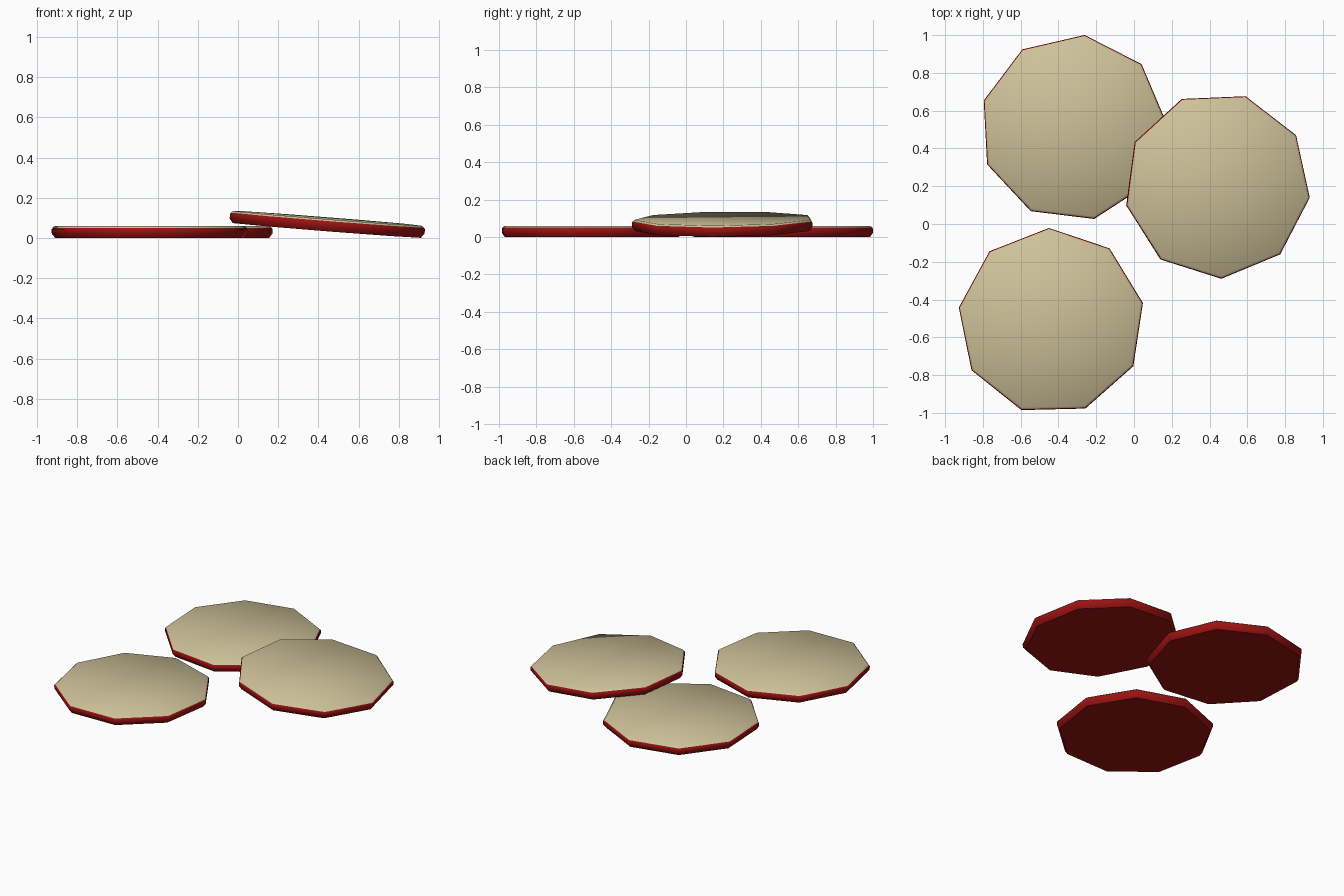
import bpy, bmesh, math
from mathutils import Matrix

if "Cube" in bpy.data.objects:
    bpy.data.objects.remove(bpy.data.objects["Cube"])


def material(name, rgb):
    m = bpy.data.materials.new(name)
    m.diffuse_color = (*rgb, 1)
    m.use_nodes = True
    m.node_tree.nodes["Principled BSDF"].inputs["Base Color"].default_value = m.diffuse_color
    return m


RED = material("red rim", (0.33, 0.006, 0.006))
CREAM = material("cream face", (0.62, 0.54, 0.32))

# radius and height of each ring, from the underside to the top face
PROFILE = [(0.477, 0.0), (0.494, 0.022), (0.495, 0.044), (0.490, 0.051), (0.480, 0.06)]
SIDES = 9


def disc(name, x, y, z, first_angle, tilt_x=0, tilt_y=0):
    bm = bmesh.new()
    rings = []
    for r, h in PROFILE:
        ring = []
        for i in range(SIDES):
            a = math.radians(first_angle) + i * math.tau / SIDES
            ring.append(bm.verts.new((r * math.cos(a), r * math.sin(a), h)))
        rings.append(ring)
    # rim bands
    for k in range(len(rings) - 1):
        lo, hi = rings[k], rings[k + 1]
        for i in range(SIDES):
            j = (i + 1) % SIDES
            f = bm.faces.new((lo[i], lo[j], hi[j], hi[i]))
            f.smooth = True
            f.material_index = 1 if k == len(rings) - 2 else 0
    # underside, flat with a crisp edge
    bottom = bm.faces.new(rings[0][::-1])
    for e in bottom.edges:
        e.smooth = False
    # softly shaded top face
    centre = bm.verts.new((0, 0, PROFILE[-1][1]))
    for i in range(SIDES):
        f = bm.faces.new((rings[-1][i], rings[-1][(i + 1) % SIDES], centre))
        f.smooth = True
        f.material_index = 1
    # tilt and place
    bm.transform(Matrix.Translation((x, y, z))
                 @ Matrix.Rotation(math.radians(tilt_x), 4, 'X')
                 @ Matrix.Rotation(math.radians(tilt_y), 4, 'Y'))
    me = bpy.data.meshes.new(name)
    bm.to_mesh(me)
    bm.free()
    me.materials.append(RED)
    me.materials.append(CREAM)
    ob = bpy.data.objects.new(name, me)
    bpy.context.collection.objects.link(ob)
    return ob


# two slices lying flat, and a third leaning on the back one
disc("back_slice", -0.322, 0.509, 0, 83)
disc("front_slice", -0.438, -0.516, 0, 91.4)
disc("leaning_slice", 0.438, 0.205, 0.039, 72.4, tilt_x=0.6, tilt_y=4.5)
